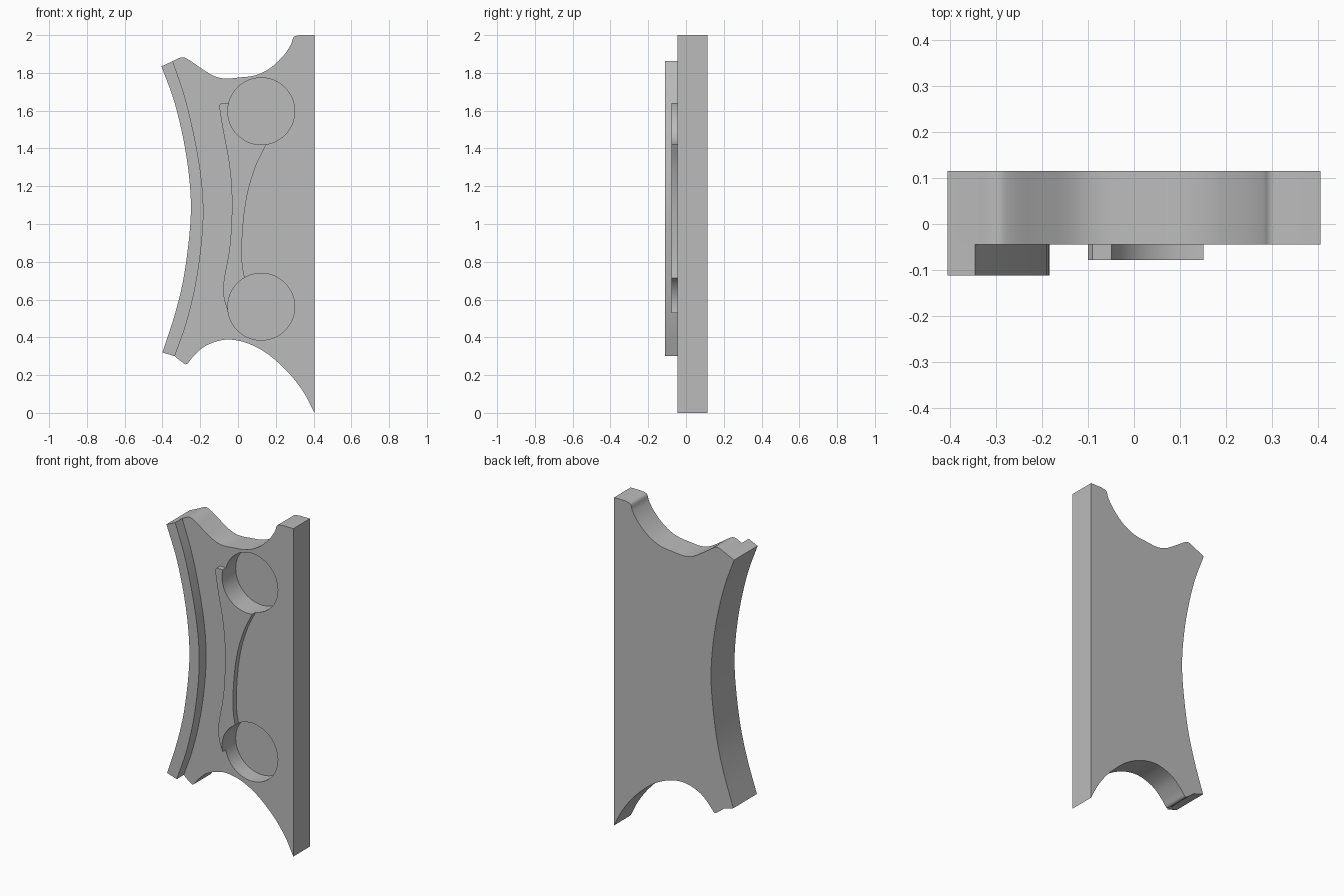
import bpy, bmesh
from mathutils import Vector

if "Cube" in bpy.data.objects:
    bpy.data.objects.remove(bpy.data.objects["Cube"], do_unlink=True)

grey = bpy.data.materials.new("plain grey")
grey.use_nodes = True
colour = (0.5, 0.5, 0.5, 1)
grey.diffuse_color = colour
grey.node_tree.nodes["Principled BSDF"].inputs["Base Color"].default_value = colour


def smooth(points, steps=5):
    """Catmull-Rom curve through (x, z) points."""
    p = [Vector(q) for q in points]
    p = [2 * p[0] - p[1]] + p + [2 * p[-1] - p[-2]]
    out = []
    for a, b, c, d in zip(p, p[1:], p[2:], p[3:]):
        for i in range(steps):
            t = i / steps
            out.append(0.5 * (2 * b + (c - a) * t + (2 * a - 5 * b + 4 * c - d) * t ** 2
                              + (3 * b - a - 3 * c + d) * t ** 3))
    return out + [p[-2]]


def extrude(name, outline, front, back):
    """Solid made from an (x, z) outline, running from front to back along y."""
    bm = bmesh.new()
    face = bm.faces.new([bm.verts.new((q[0], front, q[1])) for q in outline])
    new = bmesh.ops.extrude_face_region(bm, geom=[face])["geom"]
    bmesh.ops.translate(bm, vec=(0, back - front, 0),
                        verts=[v for v in new if isinstance(v, bmesh.types.BMVert)])
    bmesh.ops.remove_doubles(bm, verts=bm.verts, dist=1e-5)
    bmesh.ops.recalc_face_normals(bm, faces=bm.faces)
    mesh = bpy.data.meshes.new(name)
    bm.to_mesh(mesh)
    bm.free()
    mesh.materials.append(grey)
    obj = bpy.data.objects.new(name, mesh)
    bpy.context.collection.objects.link(obj)
    return obj


# Edge curves shared by the parts
outer = smooth([(-.405, 1.835), (-.335, 1.64), (-.28, 1.4), (-.252, 1.17),
                (-.254, .98), (-.287, .72), (-.335, .52), (-.4, .32)])
inner = smooth([(-.345, 1.862), (-.275, 1.65), (-.215, 1.38), (-.186, 1.15),
                (-.188, .95), (-.22, .7), (-.272, .48), (-.335, .3)])
bottom = smooth([(-.335, .3), (-.3, .272), (-.272, .258), (-.24, .295), (-.18, .35),
                 (-.1, .382), (-.03, .387), (.06, .365), (.16, .31), (.27, .21),
                 (.35, .105), (.405, 0)])
top = smooth([(.33, 2), (.295, 1.99), (.28, 1.95), (.24, 1.89), (.17, 1.825),
              (.09, 1.787), (0, 1.775), (-.07, 1.77), (-.13, 1.785), (-.2, 1.828),
              (-.265, 1.872), (-.3, 1.882), (-.345, 1.862)])

plate = extrude("plate", outer + bottom + [(.405, 2)] + top, -.045, .115)
rim = extrude("raised_rim", outer + inner[::-1], -.112, -.045)

# Raised rib joining the two pockets
rib_left = smooth([(-.1, 1.625), (-.08, 1.5), (-.05, 1.34), (-.035, 1.2), (-.033, 1.05),
                   (-.045, .87), (-.075, .7), (-.075, .61), (-.048, .52)])
rib_right = smooth([(.035, .715), (.022, .8), (.022, .92), (.035, 1.07), (.06, 1.2),
                    (.1, 1.32), (.152, 1.424)])
rib = extrude("raised_rib", rib_left + [(.05, .55)] + rib_right
              + [(.12, 1.6), (-.04, 1.64), (-.09, 1.64)], -.078, -.045)

# Round pockets cut through the rib and into the plate
for z in (1.597, .562):
    bpy.ops.mesh.primitive_cylinder_add(vertices=64, radius=.177, depth=.255,
                                        location=(.123, -.0725, z), rotation=(1.570796, 0, 0))
    cutter = bpy.context.object
    cutter.name = "pocket_cutter"
    cutter.data.materials.append(grey)
    for part in (plate, rib):
        cut = part.modifiers.new("pocket", "BOOLEAN")
        cut.object = cutter
        cut.operation = "DIFFERENCE"
        cut.solver = "EXACT"
        bpy.context.view_layer.objects.active = part
        bpy.ops.object.modifier_apply(modifier=cut.name)
    bpy.data.objects.remove(cutter, do_unlink=True)

bpy.ops.object.select_all(action="DESELECT")
for part in (plate, rim, rib):
    part.select_set(True)
bpy.context.view_layer.objects.active = plate
bpy.ops.object.shade_smooth_by_angle(angle=.52)
